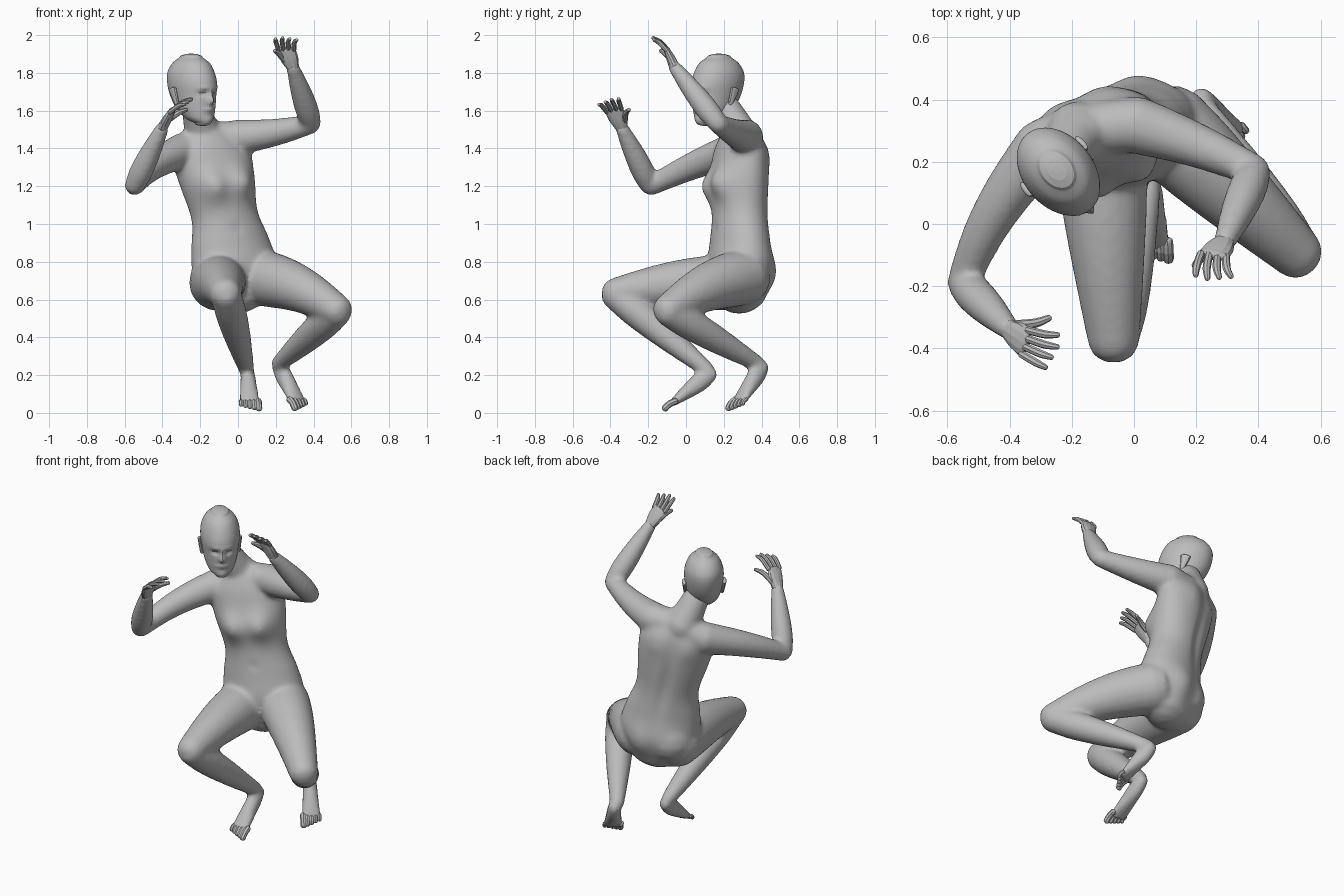
import bpy, bmesh
from math import sin, cos, pi, exp, radians
from mathutils import Vector

cube = bpy.data.objects.get("Cube")
if cube:
    bpy.data.objects.remove(cube, do_unlink=True)

GREY = (0.5, 0.5, 0.5, 1)
skin = bpy.data.materials.new("matte_grey")
skin.use_nodes = True
skin.diffuse_color = GREY
skin.node_tree.nodes["Principled BSDF"].inputs["Base Color"].default_value = GREY
UP = Vector((0, 0, 1))


def smooth_rows(stations, steps):
    """Hermite interpolation between stations, each a centre, half width and half depth."""
    rows = [Vector((*centre, width, depth)) for centre, width, depth in stations]
    last = len(rows) - 1
    slopes = [(rows[min(i + 1, last)] - rows[max(i - 1, 0)]) / 2 for i in range(last + 1)]
    result = []
    for i in range(last):
        for step in range(steps):
            t = step / steps
            rest = 1 - t
            start = rows[i] * (1 + t + t) + slopes[i] * t
            end = rows[i + 1] * (1 + rest + rest) - slopes[i + 1] * rest
            result.append(start * rest * rest + end * t * t)
    return result + [rows[last]]


def push_out(bumps, across, height, facing):
    """Total swelling of a surface point; each bump has its own side, height, size and amount."""
    total = 0
    for bump_side, bump_height, wide, tall, amount, face in bumps:
        reach = ((across - bump_side) / wide) ** 2 + ((height - bump_height) / tall) ** 2
        total += amount * face * max(0, face * facing) * exp(-reach)
    return total


def loft(name, stations, ref, sides=16, steps=4, axis=None, dome=0.8, bumps=()):
    """Elliptical tube through the stations, closed by domed ends."""
    rows = smooth_rows(stations, steps)
    points = [Vector(row[:3]) for row in rows]
    frames = []
    for i, row in enumerate(rows):
        ahead, behind = points[min(i + 1, len(points) - 1)], points[max(i - 1, 0)]
        tangent = (axis or ahead - behind).normalized()
        frames.append((points[i], tangent, row[3], row[4]))

    def cap(frame, sign):
        point, tangent, wide, deep = frame
        lift = tangent * sign * dome * min(wide, deep)
        angles = [radians(a) for a in (30, 60, 80)]
        return [(point + lift * sin(a), tangent, wide * cos(a), deep * cos(a)) for a in angles]

    frames = cap(frames[0], -1)[::-1] + frames + cap(frames[-1], 1)
    bm = bmesh.new()
    rings = []
    for point, tangent, wide, deep in frames:
        u = (ref - tangent * tangent.dot(ref)).normalized()
        v = u.cross(tangent)
        ring = []
        for k in range(sides):
            angle = 2 * pi * k / sides
            across, facing = wide * cos(angle), sin(angle)
            swell = push_out(bumps, across, point.z, facing)
            ring.append(bm.verts.new(point + u * across + v * (deep * facing + swell)))
        rings.append(ring)
    for low, high in zip(rings, rings[1:]):
        for k in range(sides):
            bm.faces.new((low[k - 1], low[k], high[k], high[k - 1]))
    bm.faces.new(rings[0])
    bm.faces.new(rings[-1])
    bmesh.ops.recalc_face_normals(bm, faces=bm.faces)
    mesh = bpy.data.meshes.new(name)
    bm.to_mesh(mesh)
    bm.free()
    mesh.materials.append(skin)
    part = bpy.data.objects.new(name, mesh)
    bpy.context.collection.objects.link(part)
    return part


def limb(name, start, end, thick, thin, muscle=0, bow=(0, 0, 0)):
    """Tapered limb with a muscle swelling nearer its start and a bowed centre line."""
    stations = []
    for i in range(6):
        t = i / 5
        radius = thick + (thin - thick) * t + muscle * sin(pi * t ** 0.7)
        stations.append((start.lerp(end, t) + Vector(bow) * sin(pi * t), radius, radius))
    return loft(name, stations, UP, sides=20, steps=3)


def heading(degrees):
    angle = radians(degrees)
    return Vector((cos(angle), sin(angle), 0)), Vector((sin(angle), -cos(angle), 0))


# Torso, leaning to its right, with chest, buttocks, spine and navel shaped in
body_side, body_front = heading(22)
shape = [(0, 1.1, 0.03, 0.2, -0.02, -1), (0, 0.97, 0.02, 0.02, -0.012, 1)]
for sign in (-1, 1):
    shape += [(sign * 0.095, 1.2, 0.08, 0.08, 0.065, 1), (sign * 0.1, 0.7, 0.08, 0.1, 0.03, -1),
              (sign * 0.1, 1.36, 0.06, 0.08, 0.015, -1)]
outline = [(0.63, 0.16, 0.13), (0.76, 0.23, 0.165), (0.9, 0.215, 0.15), (1.05, 0.182, 0.14),
           (1.25, 0.21, 0.14), (1.38, 0.215, 0.125), (1.46, 0.15, 0.1), (1.52, 0.08, 0.07)]
stations = [(Vector((-0.18 * ((z - 0.63) / 0.9) ** 1.2, 0.285, z)), wide, deep) for z, wide, deep in outline]
torso = loft("torso", stations, body_side, sides=48, steps=7, axis=Vector((-0.15, 0, 1)), bumps=shape)

# Neck and head; the head turns further to its left
neck_base = Vector((-0.18, 0.3, 1.45))
neck = limb("neck", neck_base, Vector((-0.225, 0.21, 1.62)), 0.1, 0.075)
body_parts = [torso, neck]
head_side, head_front = heading(40)
crown_axis = Vector((-0.242, 0.167, 0))
features = [(0, 1.65, 0.018, 0.02, 0.022, 1), (0, 1.68, 0.014, 0.03, 0.012, 1),
            (0, 1.605, 0.035, 0.014, 0.008, 1), (0, 1.55, 0.03, 0.02, 0.006, 1)]
for sign in (-1, 1):
    features += [(sign * 0.04, 1.69, 0.024, 0.015, -0.015, 1), (sign * 0.04, 1.72, 0.03, 0.012, 0.005, 1)]
skull = [(1.535, 0.085, 0.04, 0.05), (1.56, 0.06, 0.07, 0.08), (1.61, 0.03, 0.092, 0.115),
         (1.67, 0.01, 0.104, 0.14), (1.74, 0, 0.113, 0.155), (1.8, -0.01, 0.108, 0.147),
         (1.85, -0.01, 0.086, 0.118), (1.88, -0.01, 0.055, 0.075)]
stations = [(crown_axis + head_front * ahead + UP * z, wide, deep) for z, ahead, wide, deep in skull]
loft("head", stations, head_side, sides=56, steps=6, axis=UP, dome=0.4, bumps=features)


def ear(label, sign):
    root = crown_axis + head_side * sign * 0.104
    stations = []
    for i in range(4):
        centre = root + UP * (1.635 + 0.026 * i) + (head_side * sign - head_front * 2) * 0.004 * i
        stations.append((centre, 0.012 + 0.006 * i, 0.012))
    loft(label + "_ear", stations, head_front, sides=10, steps=2)


def hand(label, wrist, knuckles, across, reach):
    """Palm, four fanned fingers and a thumb; each digit bends from palm direction to reach."""
    across = across.normalized()
    along = (knuckles - wrist).normalized()
    loft(label + "_palm", [(wrist, 0.034, 0.028), (wrist.lerp(knuckles, 0.5), 0.048, 0.024),
                           (knuckles, 0.05, 0.016)], across, sides=12)

    def digit(name, base, tip, radius):
        middle = base.lerp(tip, 0.5) + along * 0.016
        stations = [(base, radius, radius), (middle, radius, radius), (tip, radius * 0.7, radius * 0.7)]
        loft(label + name, stations, across, sides=8)

    for i, name in enumerate(("_index_finger", "_middle_finger", "_ring_finger", "_little_finger")):
        place = i - 1.5
        length = 1.1 - 0.1 * abs(i - 1)
        digit(name, knuckles + across * place * 0.027, knuckles + across * place * 0.038 + reach * length, 0.013)
    root = wrist.lerp(knuckles, 0.3)
    digit("_thumb", root - across * 0.03, root - across * 0.085 + reach, 0.015)


def foot(label, heel, toes, inner):
    """Foot raised on its toes."""
    along = (toes - heel).normalized()
    across = along.cross(UP).normalized()
    upward = across.cross(along)
    rows = [(0.06, 0.036, 0.04), (0.25, 0.042, 0.052), (0.5, 0.048, 0.042), (0.82, 0.06, 0.02)]
    stations = [(heel.lerp(toes, t) + upward * 0.02 * (0.8 - t), wide, deep) for t, wide, deep in rows]
    for i, name in enumerate(("big", "second", "third", "fourth", "little")):
        radius = 0.018 - 0.0015 * i
        shift = across * inner * (0.046 - 0.023 * i)
        base, tip = heel.lerp(toes, 0.78) + shift, heel.lerp(toes, 0.98 - 0.025 * i) + shift
        tip.z = max(tip.z, radius)
        middle = base.lerp(tip, 0.5) + upward * 0.006
        loft(f"{label}_{name}_toe", [(p, radius, radius) for p in (base, middle, tip)], across, sides=8, steps=2)
    return loft(label + "_foot", stations, across)


# Joints of each side
joints = {
    "left": dict(shoulder=(0, 0.32, 1.46), elbow=(0.39, 0.17, 1.53), wrist=(0.29, -0.06, 1.83),
                 knuckles=(0.255, -0.1, 1.92), across=(1, -0.1, 0), reach=(0, -0.07, 0.06),
                 hip=(0.1, 0.31, 0.72), knee=(0.53, -0.1, 0.54), ankle=(0.215, 0.38, 0.26),
                 heel=(0.2, 0.425, 0.25), toes=(0.34, 0.25, 0.02), seat=(0.13, 0.32, 0.71),
                 arm_bow=(0, 0.01, -0.01), thigh_bow=(0, 0, 0.03)),
    "right": dict(shoulder=(-0.29, 0.25, 1.39), elbow=(-0.55, -0.19, 1.2), wrist=(-0.4, -0.34, 1.51),
                  knuckles=(-0.35, -0.38, 1.6), across=(-0.25, -0.9, -0.2), reach=(0.09, -0.03, 0.05),
                  hip=(-0.11, 0.27, 0.69), knee=(-0.065, -0.38, 0.63), ankle=(0.045, 0.11, 0.23),
                  heel=(0.05, 0.16, 0.21), toes=(0.065, -0.12, 0.02), seat=(-0.1, 0.29, 0.71),
                  arm_bow=(-0.03, 0, 0.01), thigh_bow=(0, 0, 0.02)),
}

# Shoulders, arms, hands, buttocks, legs, feet and ears
for label, places in joints.items():
    at = {name: Vector(place) for name, place in places.items()}
    sign = 1 if label == "left" else -1
    body_parts += [
        limb(label + "_shoulder", neck_base, at["shoulder"], 0.085, 0.09),
        limb(label + "_upper_arm", at["shoulder"], at["elbow"], 0.094, 0.052, bow=at["arm_bow"]),
        limb(label + "_forearm", at["elbow"], at["wrist"], 0.052, 0.036, muscle=0.015),
        limb(label + "_buttock", at["seat"], at["seat"] + UP * 0.05, 0.145, 0.14),
        limb(label + "_thigh", at["hip"], at["knee"], 0.15, 0.083, muscle=0.01, bow=at["thigh_bow"]),
        limb(label + "_shin", at["knee"], at["ankle"], 0.077, 0.042, muscle=0.016),
        foot(label, at["heel"], at["toes"], sign)]
    hand(label, at["wrist"], at["knuckles"], at["across"], at["reach"])
    ear(label, sign)

# Merge torso and limbs into one blended skin
bpy.ops.object.select_all(action="DESELECT")
for part in body_parts:
    part.select_set(True)
bpy.context.view_layer.objects.active = torso
bpy.ops.object.join()
torso.name = "body"
merge = torso.modifiers.new("merge", "REMESH")
merge.mode = "VOXEL"
merge.voxel_size = 0.013
merge.use_smooth_shade = True
blend = torso.modifiers.new("blend", "SMOOTH")
blend.iterations = 10
